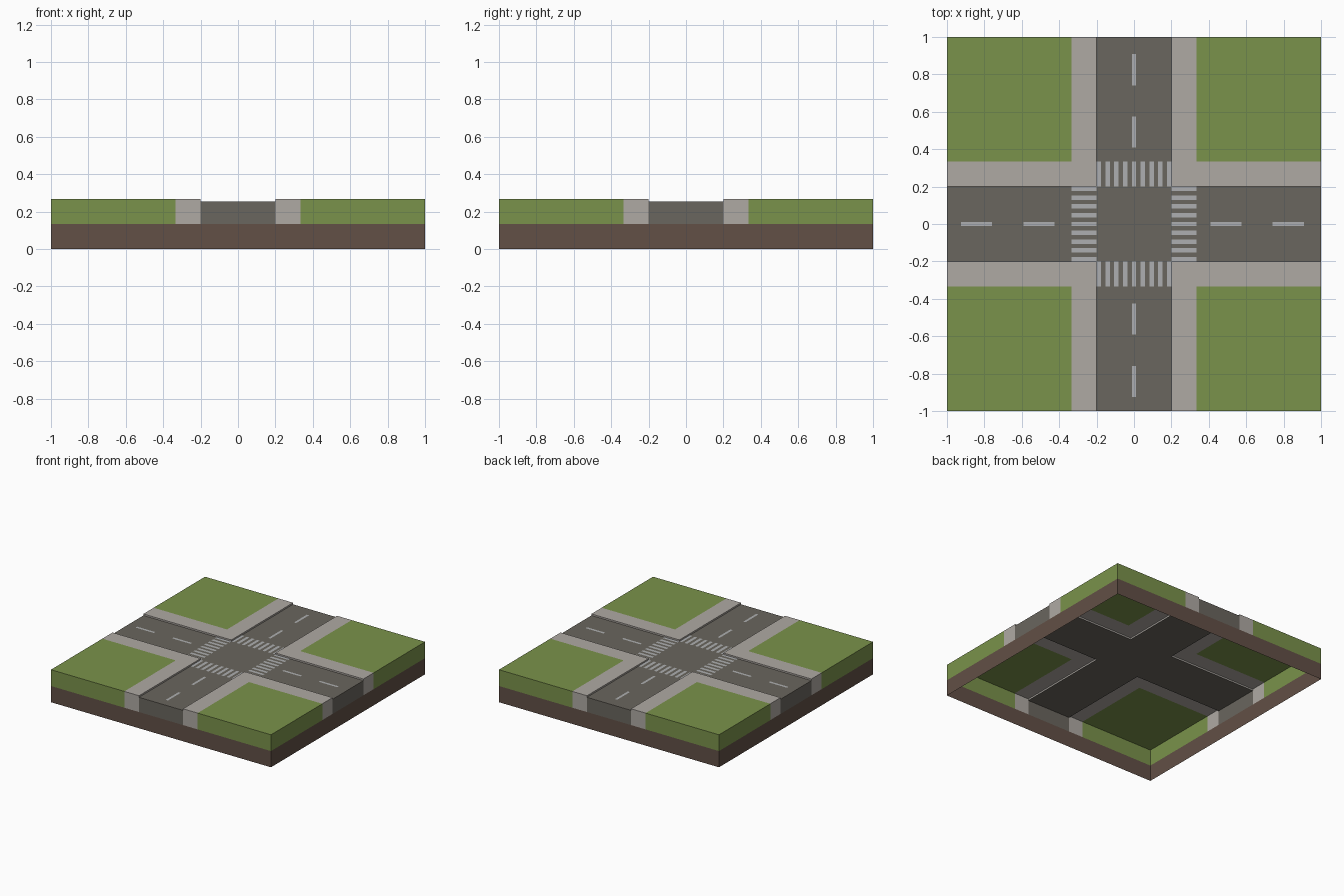
import bpy, bmesh, math
from mathutils import Vector, Matrix

if "Cube" in bpy.data.objects:
    bpy.data.objects.remove(bpy.data.objects["Cube"])

Z_SOIL, Z_ROAD, Z_TOP = 0.133, 0.254, 0.267
ROAD, WALK = 0.2, 0.333          # half road width, outer edge of pavement


def material(name, rgb):
    m = bpy.data.materials.new(name)
    m.diffuse_color = (*rgb, 1)
    m.use_nodes = True
    m.node_tree.nodes["Principled BSDF"].inputs["Base Color"].default_value = m.diffuse_color
    return m


SOIL = material("soil", (0.122, 0.08, 0.061))
GRASS = material("grass", (0.195, 0.288, 0.07))
ASPHALT = material("asphalt", (0.144, 0.133, 0.112))
PAVING = material("paving", (0.43, 0.40, 0.37))
PAINT = material("paint", (0.42, 0.43, 0.44))


class Shell:
    """Open sheet built from flat polygons, each facing a given direction."""

    def __init__(self):
        self.bm = bmesh.new()

    def poly(self, pts, facing):
        f = self.bm.faces.new([self.bm.verts.new(p) for p in pts])
        f.normal_update()
        if f.normal.dot(Vector(facing)) < 0:
            f.normal_flip()

    def top(self, outline, z):
        self.poly([(x, y, z) for x, y in outline], (0, 0, 1))

    def rect(self, x0, x1, y0, y1, z):
        self.top([(x0, y0), (x1, y0), (x1, y1), (x0, y1)], z)

    def wall(self, a, b, z0, z1, facing):
        self.poly([(*a, z0), (*b, z0), (*b, z1), (*a, z1)], (*facing, 0))

    def finish(self, name, mat, turn=0):
        bmesh.ops.remove_doubles(self.bm, verts=self.bm.verts, dist=1e-5)
        self.bm.transform(Matrix.Rotation(turn * math.pi / 2, 4, 'Z'))
        me = bpy.data.meshes.new(name)
        self.bm.to_mesh(me)
        self.bm.free()
        me.materials.append(mat)
        ob = bpy.data.objects.new(name, me)
        bpy.context.collection.objects.link(ob)


# Soil skirt, open above and below
s = Shell()
for k in (-1, 1):
    s.wall((k, -1), (k, 1), 0, Z_SOIL, (k, 0))
    s.wall((-1, k), (1, k), 0, Z_SOIL, (0, k))
s.finish("soil_skirt", SOIL)

for i in range(4):
    # Grass plot with its two outer walls
    s = Shell()
    s.rect(WALK, 1, WALK, 1, Z_TOP)
    s.wall((1, WALK), (1, 1), Z_SOIL, Z_TOP, (1, 0))
    s.wall((WALK, 1), (1, 1), Z_SOIL, Z_TOP, (0, 1))
    s.finish(f"grass_plot_{i + 1}", GRASS, i)

    # L-shaped pavement with kerb faces and end walls
    s = Shell()
    s.top([(ROAD, ROAD), (1, ROAD), (1, WALK), (WALK, WALK), (WALK, 1), (ROAD, 1)], Z_TOP)
    s.wall((ROAD, ROAD), (1, ROAD), Z_ROAD, Z_TOP, (0, -1))
    s.wall((ROAD, ROAD), (ROAD, 1), Z_ROAD, Z_TOP, (-1, 0))
    s.wall((1, ROAD), (1, WALK), Z_SOIL, Z_TOP, (1, 0))
    s.wall((ROAD, 1), (WALK, 1), Z_SOIL, Z_TOP, (0, 1))
    s.finish(f"pavement_{i + 1}", PAVING, i)

    # Road arm with end wall
    s = Shell()
    s.rect(ROAD, 1, -ROAD, ROAD, Z_ROAD)
    s.wall((1, -ROAD), (1, ROAD), Z_SOIL, Z_ROAD, (1, 0))
    s.finish(f"road_arm_{i + 1}", ASPHALT, i)

    # Zebra crossing
    s = Shell()
    step = 2 * ROAD / 17
    for n in range(9):
        y = -ROAD + 2 * n * step
        s.rect(ROAD, WALK, y, y + step, Z_ROAD + 0.001)
    s.finish(f"crossing_{i + 1}", PAINT, i)

# Middle of the junction
s = Shell()
s.rect(-ROAD, ROAD, -ROAD, ROAD, Z_ROAD)
s.finish("junction", ASPHALT)

# Centre line dashes along both roads
s = Shell()
for n in (0, 1, 4, 5):
    a = -0.925 + n / 3
    a = a if n < 2 else 0.408 + (n - 4) / 3
    b = a + 1 / 6
    s.rect(a, b, -0.01, 0.01, Z_ROAD + 0.001)
    s.rect(-0.01, 0.01, a, b, Z_ROAD + 0.001)
s.finish("lane_dashes", PAINT)
